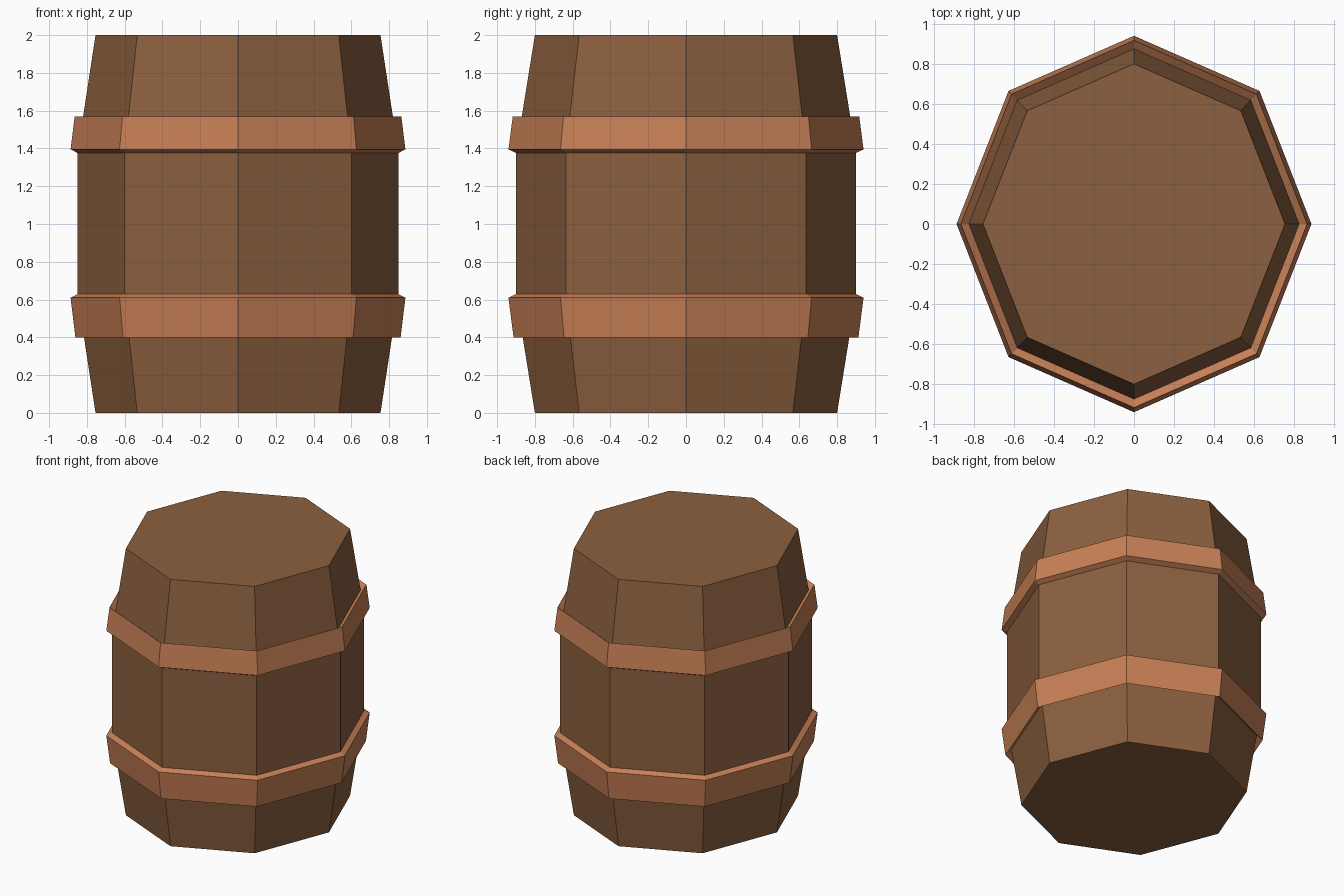
import bpy, bmesh, math

if "Cube" in bpy.data.objects:
    bpy.data.objects.remove(bpy.data.objects["Cube"])

SIDES = 8
X_SQUASH = 0.943  # barrel is slightly narrower in x than in y


def material(name, rgb):
    m = bpy.data.materials.new(name)
    m.diffuse_color = (*rgb, 1.0)
    m.use_nodes = True
    m.node_tree.nodes["Principled BSDF"].inputs["Base Color"].default_value = m.diffuse_color
    return m


def lathe(name, profile, mat, closed=False):
    """Spin a (radius, z) profile into an octagonal part; open profiles get caps."""
    bm = bmesh.new()
    rings = []
    for r, z in profile:
        ring = []
        for i in range(SIDES):
            a = 2 * math.pi * i / SIDES
            ring.append(bm.verts.new((X_SQUASH * r * math.cos(a), r * math.sin(a), z)))
        rings.append(ring)
    pairs = list(zip(rings, rings[1:]))
    if closed:
        pairs.append((rings[-1], rings[0]))
    else:
        bm.faces.new(rings[0][::-1])
        bm.faces.new(rings[-1])
    for low, high in pairs:
        for i in range(SIDES):
            j = (i + 1) % SIDES
            bm.faces.new((low[i], low[j], high[j], high[i]))
    bmesh.ops.recalc_face_normals(bm, faces=bm.faces)
    mesh = bpy.data.meshes.new(name)
    bm.to_mesh(mesh)
    bm.free()
    mesh.materials.append(mat)
    ob = bpy.data.objects.new(name, mesh)
    bpy.context.collection.objects.link(ob)
    return ob


wood = material("brown_wood", (0.262, 0.117, 0.050))
band = material("copper_band", (0.578, 0.216, 0.093))

# Barrel body with straight middle and tapered ends
lathe("barrel_body", [(0.80, 0), (0.90, 0.62), (0.90, 1.38), (0.80, 2)], wood)

# Hoops: sloped outer face, thin bevel to the middle, lip dipping in at the outer end
lathe("lower_hoop", [(0.872, 0.44), (0.913, 0.40), (0.94, 0.61), (0.898, 0.63)], band, True)
lathe("upper_hoop", [(0.898, 1.375), (0.94, 1.395), (0.917, 1.57), (0.873, 1.535)], band, True)
